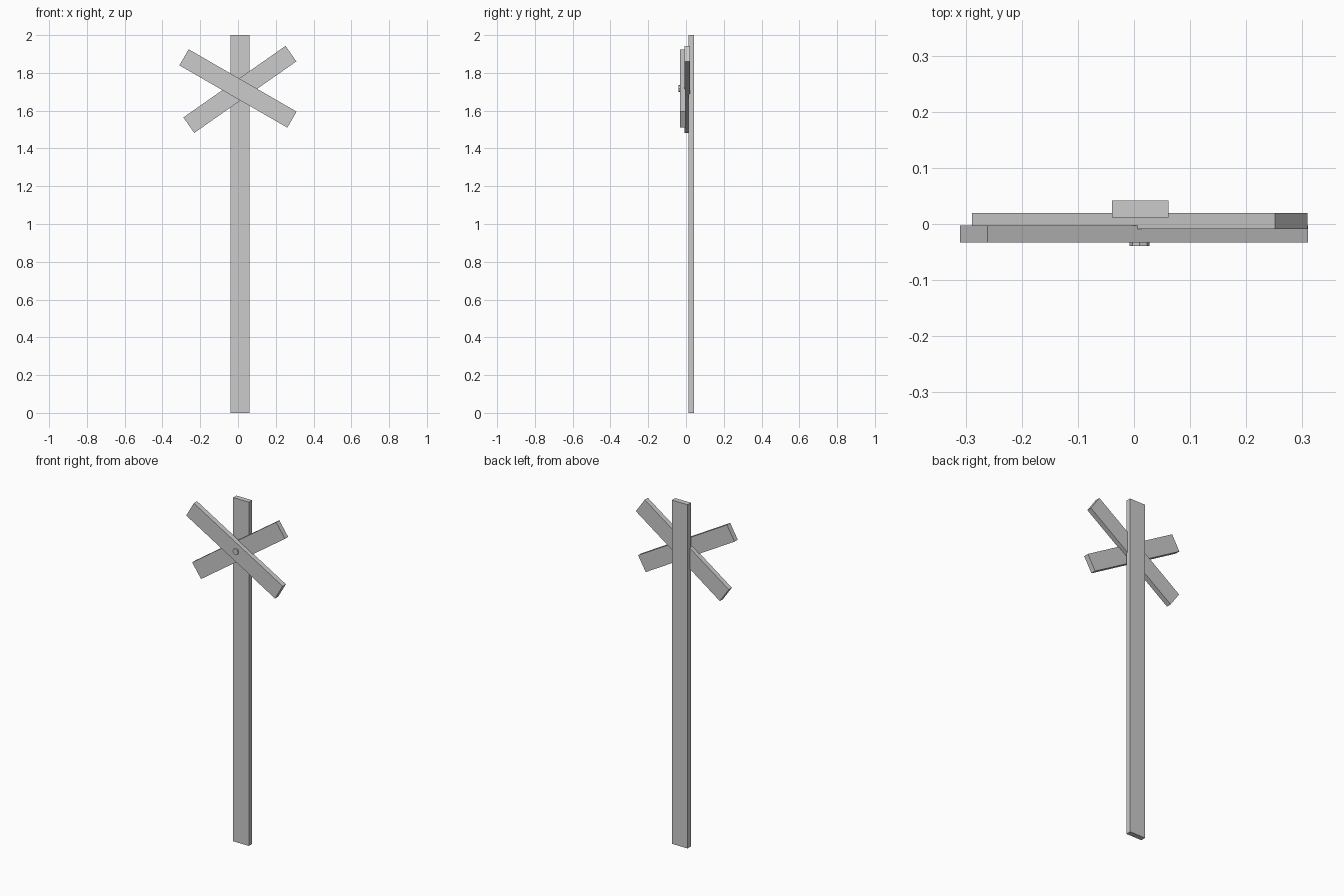
import bpy
from math import radians

if "Cube" in bpy.data.objects:
    bpy.data.objects.remove(bpy.data.objects["Cube"])


def plank(name, center, size, tilt=0.0):
    # Flat board, tilted about the front-to-back axis
    bpy.ops.mesh.primitive_cube_add(size=1, location=center)
    ob = bpy.context.object
    ob.name = name
    ob.scale = size
    bpy.ops.object.transform_apply(location=False, rotation=False, scale=True)
    ob.rotation_euler = (0, radians(tilt), 0)
    return ob


# Upright post
plank("post", (0.011, 0.027, 1.0), (0.101, 0.03, 2.0))

# Crossed boards: front one falls to the right, rear one rises
plank("front_board", (0.0, -0.018, 1.7175), (0.66, 0.03, 0.098), 30)
plank("rear_board", (0.01, 0.0055, 1.7125), (0.66, 0.029, 0.1), -35)

# Eight-sided bolt head at the crossing
bpy.ops.mesh.primitive_cylinder_add(vertices=8, radius=0.018, depth=0.02,
                                    location=(0.01, -0.029, 1.717),
                                    rotation=(radians(90), 0, radians(0)))
bolt = bpy.context.object
bolt.name = "bolt"
